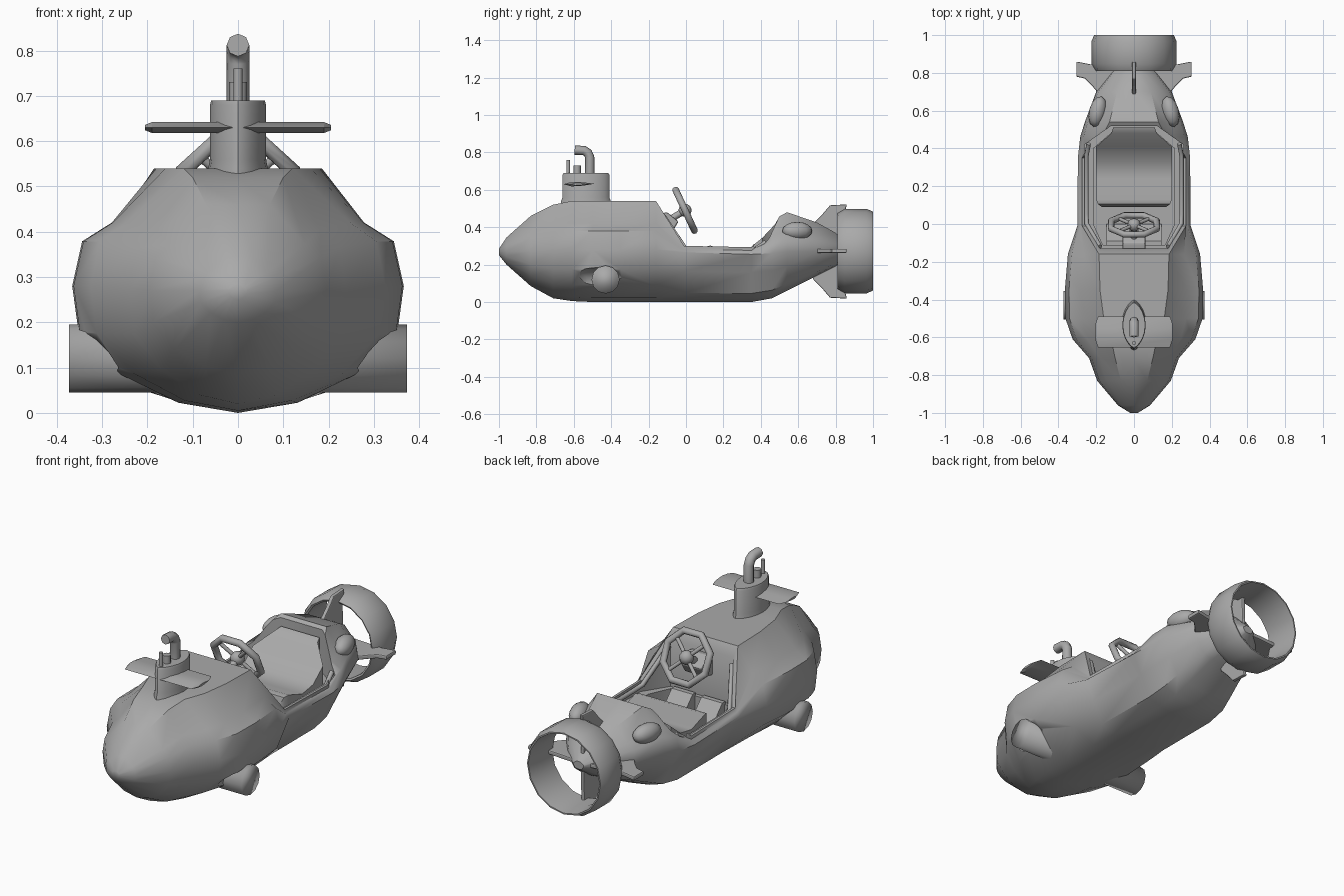
import bpy, bmesh, math
from mathutils import Vector, Matrix

cube = bpy.data.objects.get("Cube")
if cube:
    bpy.data.objects.remove(cube, do_unlink=True)

grey = bpy.data.materials.new("plain_grey")
grey.use_nodes = True
grey.diffuse_color = (.4, .4, .4, 1)
grey.node_tree.nodes["Principled BSDF"].inputs["Base Color"].default_value = (.4, .4, .4, 1)


def link(name, mesh):
    mesh.materials.clear()
    mesh.materials.append(grey)
    obj = bpy.data.objects.new(name, mesh)
    bpy.context.collection.objects.link(obj)
    return obj


def finish(name, bm):
    bmesh.ops.recalc_face_normals(bm, faces=bm.faces)
    mesh = bpy.data.meshes.new(name)
    bm.to_mesh(mesh)
    bm.free()
    return link(name, mesh)


def activate(obj):
    bpy.ops.object.select_all(action='DESELECT')
    obj.select_set(True)
    bpy.context.view_layer.objects.active = obj


def smooth(obj, angle=35):
    activate(obj)
    bpy.ops.object.shade_smooth_by_angle(angle=math.radians(angle))
    return obj


def loft(name, rings, closed=False):
    """Skin a list of point rings; closed joins last to first instead of capping."""
    bm = bmesh.new()
    rows = [[bm.verts.new(p) for p in ring] for ring in rings]
    pairs = list(zip(rows, rows[1:] + rows[:1])) if closed else list(zip(rows, rows[1:]))
    n = len(rows[0])
    for a, b in pairs:
        for i in range(n):
            j = (i + 1) % n
            bm.faces.new((a[i], a[j], b[j], b[i]))
    if not closed:
        bm.faces.new(rows[0])
        bm.faces.new(rows[-1])
    return finish(name, bm)


def prism(name, points, axis, low, high, bevel=0):
    place = (lambda p, t: (t, *p)) if axis == 'x' else (lambda p, t: (*p, t))
    obj = loft(name, [[place(p, t) for p in points] for t in (low, high)])
    if bevel:
        mod = obj.modifiers.new("soft_edges", 'BEVEL')
        mod.width = bevel
        mod.segments = 2
    return obj


def tube(name, points, radius, cyclic=False):
    curve = bpy.data.curves.new(name, 'CURVE')
    curve.dimensions = '3D'
    curve.bevel_depth = radius
    curve.bevel_resolution = 2
    curve.use_fill_caps = True
    spline = curve.splines.new('POLY')
    spline.points.add(len(points) - 1)
    for point, co in zip(spline.points, points):
        point.co = (*co, 1)
    spline.use_cyclic_u = cyclic
    helper = bpy.data.objects.new(name, curve)
    bpy.context.collection.objects.link(helper)
    mesh = bpy.data.meshes.new_from_object(
        helper.evaluated_get(bpy.context.evaluated_depsgraph_get()))
    bpy.data.objects.remove(helper, do_unlink=True)
    return smooth(link(name, mesh), 50)


def ball(name, centre, size, turn=0, segments=12):
    bm = bmesh.new()
    matrix = (Matrix.Translation(centre) @ Matrix.Rotation(turn, 4, 'Z')
              @ Matrix.Diagonal((*size, 1)))
    bmesh.ops.create_uvsphere(bm, u_segments=segments, v_segments=8, radius=1, matrix=matrix)
    return smooth(finish(name, bm), 60)


def mirrored(half):
    return half + [(-x, y) for x, y in reversed(half)]


def cut(target, cutter):
    mod = target.modifiers.new("cut", 'BOOLEAN')
    mod.operation = 'DIFFERENCE'
    mod.solver = 'EXACT'
    mod.object = cutter
    activate(target)
    bpy.ops.object.modifier_apply(modifier=mod.name)
    bpy.data.objects.remove(cutter, do_unlink=True)


# Hull: y, half width, keel, widest height, deck height, deck half width
stations = [
    (-1, .02, .25, .27, .285, .01), (-.96, .085, .2, .27, .345, .03),
    (-.83, .195, .085, .27, .46, .07), (-.71, .238, .02, .27, .52, .1),
    (-.61, .325, .005, .28, .54, .12), (-.5, .363, 0, .28, .54, .16),
    (-.35, .366, 0, .28, .54, .18), (-.16, .35, 0, .28, .54, .185),
    (-.01, .3, 0, .265, .3, .275), (.35, .297, 0, .255, .293, .275),
    (.46, .285, .02, .26, .435, .17), (.54, .26, .06, .27, .48, .13),
    (.7, .2, .14, .27, .425, .09), (.8, .12, .19, .27, .37, .05),
    (.88, .03, .25, .27, .29, .01)]
bulging = [(.36, .08), (.71, .3), (.96, .62), (1, 1)]
straight = [(.4, .08), (.66, .18), (.84, .62), (1, 1)]


def section(y, w, keel, mid, deck, flat):
    up = deck - mid
    belly = bulging if y < -.1 else straight
    side = [(a * w, keel + b * (mid - keel)) for a, b in belly]
    side += [(max(a * w, flat), mid + b * up) for a, b in ((.94, .38), (.76, .54))]
    side.append((flat, deck))
    ring = [(0, keel)] + side + [(0, deck)] + [(-x, z) for x, z in reversed(side)]
    return [(x, y, z) for x, z in ring]


hull = loft("hull", [section(*s) for s in stations])

# Cockpit opening with an inner ledge, and side pockets for the thruster
cut(hull, prism("cockpit_cutter", mirrored([(.18, -.13), (.262, 0), (.262, .42), (.12, .52)]),
                'z', .245, .9))
cut(hull, prism("well_cutter", mirrored([(.165, -.11), (.215, 0), (.215, .4), (.11, .49)]),
                'z', .15, .8))
for s in (-1, 1):
    cut(hull, ball("pocket_cutter", (s * .36, -.48, .1), (.1, .18, .085), 0, 10))
smooth(hull, 42)

# Cross thruster through the lower hull
bm = bmesh.new()
bmesh.ops.create_cone(bm, cap_ends=True, segments=12, radius1=.075, radius2=.075, depth=.746,
                      matrix=Matrix.Translation((0, -.43, .12)) @ Matrix.Rotation(math.pi / 2, 4, 'Y'))
smooth(finish("cross_thruster", bm), 100)


# Tower with dive planes and masts
def lens(scale):
    ring = []
    for i in range(20):
        a = math.tau * i / 20
        ring.append((.062 * scale * math.sin(a) * abs(math.sin(a)) ** .4,
                     -.535 - .125 * scale * math.cos(a)))
    return ring


tower = loft("tower", [[(x, y, z) for x, y in lens(k)]
                       for z, k in ((.5, 1.1), (.54, 1.06), (.56, 1), (.68, 1), (.69, .95))])
smooth(tower)
foil = [(-.083, 0), (-.04, .012), (.02, .01), (.083, .002), (.02, -.008), (-.04, -.012)]
planes = loft("dive_planes", [[(x, -.572 + y * k, .63 + z * k) for y, z in foil]
                              for x, k in ((-.205, .5), (-.19, 1), (.19, 1), (.205, .5))])
smooth(planes, 25)
tube("periscope", [(0, -.515, .67), (0, -.515, .775), (0, -.525, .797), (0, -.545, .81),
                   (0, -.595, .812)], .025)
tube("front_mast", [(0, -.63, .67), (0, -.63, .76)], .01)
tube("middle_mast", [(0, -.582, .67), (0, -.582, .73)], .02)

# Seat with a raised front lip and a tapered backrest
rows = [(.09, .25, .17), (.105, .295, .19), (.13, .302, .2), (.24, .265, .2), (.33, .28, .2),
        (.41, .345, .2), (.48, .42, .12), (.51, .43, .11)]
seat = loft("seat", [[(-w, y, .14), (-w, y, z), (w, y, z), (w, y, .14)] for y, z, w in rows])
smooth(seat, 40)

# Console, footboards and coaming
prism("console", [(-.15, .36), (-.15, .47), (-.1, .48), (-.04, .43), (-.07, .38)],
      'x', -.06, .06, .008)
for s, side in ((-1, "right"), (1, "left")):
    prism(side + "_footboard", [(-.115, .14), (-.115, .26), (-.09, .26), (0, .165), (0, .14)],
          'x', s * .085 - .06, s * .085 + .06)
    tube(side + "_coaming", [(s * .18, -.12, .46), (s * .25, 0, .284), (s * .252, .05, .28),
                             (s * .252, .36, .276), (s * .24, .425, .32)], .012)

# Steering wheel
centre = Vector((0, -.005, .49))
across, down = Vector((1, 0, 0)), Vector((0, .42, -.91))


def around(i, count, radius):
    a = math.tau * (i + .5) / count
    return centre + radius * (math.cos(a) * across + math.sin(a) * down)


tube("wheel_rim", [around(i, 8, .13) for i in range(8)], .018, True)
for i in range(4):
    tube("wheel_spoke", [centre, around(i, 4, .122)], .01)
ball("wheel_hub", centre, (.035, .035, .035))
tube("steering_column", [centre, (0, -.12, .42)], .018)

# Tail lamps
for s, side in ((-1, "right"), (1, "left")):
    ball(side + "_tail_lamp", (s * .193, .595, .38), (.045, .083, .048), s * .25)

# Tail fins
fin = [(.66, .3), (.68, .42), (.73, .47), (.77, .517), (.86, .522), (.845, .46), (.85, .3)]
prism("upper_fin", fin, 'x', -.01, .01, .005)
prism("lower_fin", [(y, .54 - z) for y, z in fin], 'x', -.01, .01, .005)
prism("side_fins", mirrored([(.17, .67), (.225, .735), (.26, .77), (.305, .78), (.305, .86),
                             (.23, .845), (.03, .86)]), 'z', .262, .284, .006)

# Propeller duct
profile = [(.195, .815), (.204, .81), (.226, .848), (.226, .965), (.211, 1), (.204, 1), (.195, .92)]
duct = loft("duct", [[(r * math.cos(a), y, .272 + r * math.sin(a)) for r, y in profile]
                     for a in (math.tau * i / 16 for i in range(16))], True)
smooth(duct)
